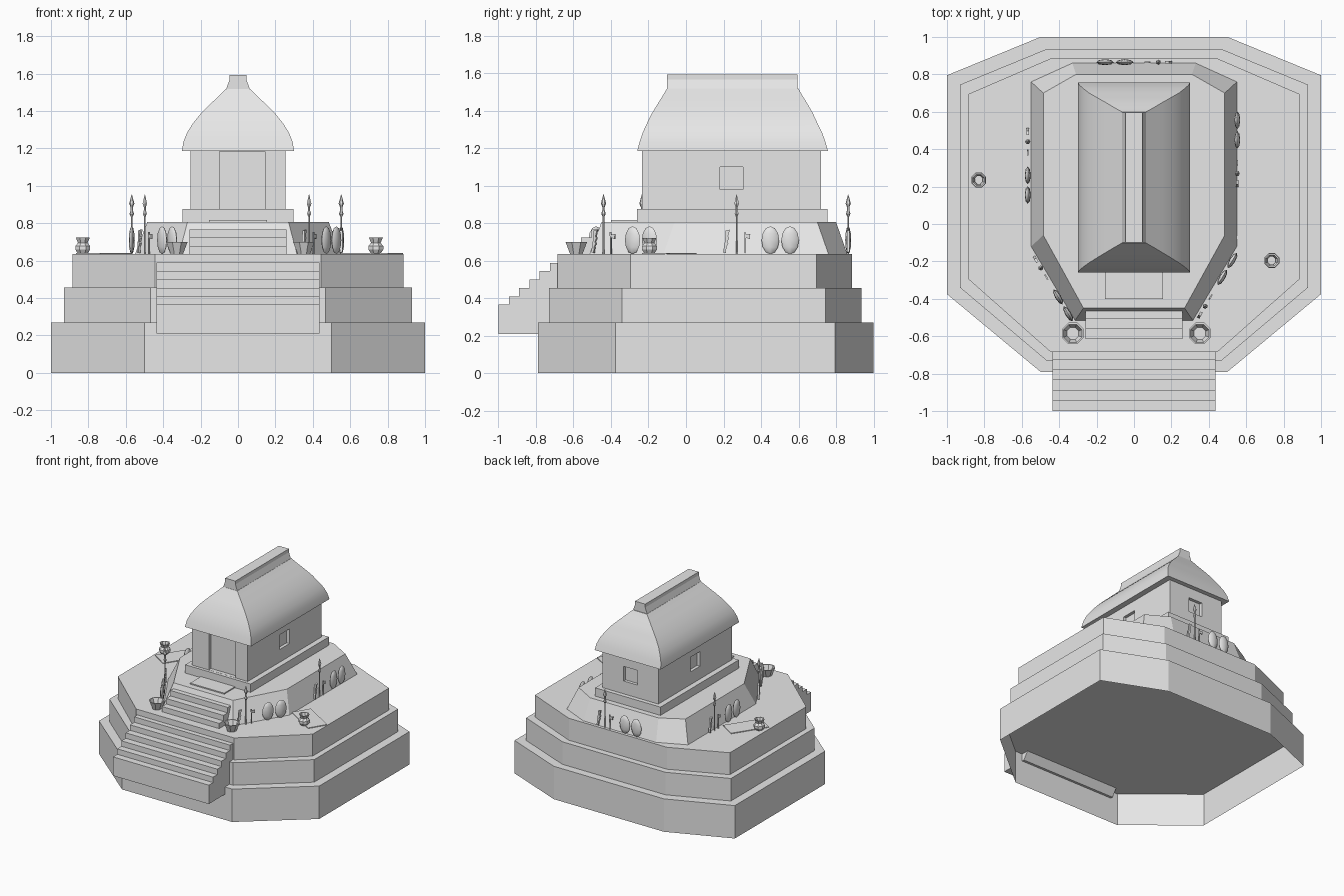
import bpy, bmesh, math
from mathutils import Matrix, Vector

cube = bpy.data.objects.get("Cube")
if cube:
    bpy.data.objects.remove(cube, do_unlink=True)

stone = bpy.data.materials.new("pale_grey")
stone.diffuse_color = (0.8, 0.8, 0.8, 1)
stone.use_nodes = True
stone.node_tree.nodes["Principled BSDF"].inputs["Base Color"].default_value = (0.8, 0.8, 0.8, 1)


def finish(name, bm, smooth=None):
    bmesh.ops.recalc_face_normals(bm, faces=bm.faces)
    mesh = bpy.data.meshes.new(name)
    bm.to_mesh(mesh)
    bm.free()
    mesh.materials.append(stone)
    ob = bpy.data.objects.new(name, mesh)
    bpy.context.collection.objects.link(ob)
    if smooth:
        bpy.ops.object.select_all(action='DESELECT')
        ob.select_set(True)
        bpy.context.view_layer.objects.active = ob
        bpy.ops.object.shade_smooth_by_angle(angle=math.radians(smooth))
    return ob


def loft(name, rings, bottom=True, top=True, smooth=None, at=Matrix()):
    """Skin a stack of closed rings."""
    bm = bmesh.new()
    rows = [[bm.verts.new(at @ Vector(p)) for p in ring] for ring in rings]
    for a, b in zip(rows, rows[1:]):
        for i in range(len(a)):
            j = (i + 1) % len(a)
            bm.faces.new((a[i], a[j], b[j], b[i]))
    if bottom:
        bm.faces.new(rows[0])
    if top:
        bm.faces.new(rows[-1])
    return finish(name, bm, smooth)


def rect(hw, y0, y1, z):
    return [(-hw, y0, z), (hw, y0, z), (hw, y1, z), (-hw, y1, z)]


def box(name, hw, y0, y1, z0, z1, at=Matrix()):
    return loft(name, [rect(hw, y0, y1, z0), rect(hw, y0, y1, z1)], at=at)


def octagon(z, front_x, front_y, side_x, side_y0, side_y1, back_x, back_y):
    half = [(front_x, front_y), (side_x, side_y0), (side_x, side_y1), (back_x, back_y)]
    return [(x, y, z) for x, y in half] + [(-x, y, z) for x, y in reversed(half)]


def lathe(name, profile, sides, smooth=None, at=Matrix()):
    rings = [[(r * math.cos(math.tau * (i + .5) / sides), r * math.sin(math.tau * (i + .5) / sides), z)
              for i in range(sides)] for r, z in profile]
    return loft(name, rings, smooth=smooth, at=at)


def plate(name, outline, thick, at=Matrix()):
    """Extrude an x-z outline along y."""
    return loft(name, [[(x, y, z) for x, z in outline] for y in (-thick / 2, thick / 2)], at=at)


# Terraces: open-bottomed shells
for name, z0, z1, shape in (
        ("lower_terrace", 0, .27, (.5, -.79, 1, -.375, .795, .5, 1)),
        ("middle_terrace", .27, .455, (.468, -.73, .93, -.34, .745, .468, .935)),
        ("upper_terrace", .455, .635, (.445, -.685, .885, -.295, .695, .445, .885))):
    loft(name, [octagon(z0, *shape), octagon(z1, *shape)], bottom=False)

# Sloped mound below the house
loft("mound", [octagon(.635, .315, -.515, .55, -.12, .76, .33, .86),
               octagon(.807, .27, -.45, .485, -.06, .7, .31, .8)], bottom=False)

# Stairs
RUN, RISE = .055, .0447


def stairs(name, hw, first, last, tail):
    outline = []
    for i in range(first, last):
        z = .365 + RISE * i
        outline += [(-1 + RUN * i, z), (-1 + RUN * (i + 1), z)]
    outline += tail
    loft(name, [[(x, y, z) for y, z in outline] for x in (-hw, hw)])


stairs("lower_stairs", .435, 0, 6, [(-.67, .35), (-.77, .21), (-1, .21)])
stairs("upper_stairs", .26, 6, 10, [(-.45, .8), (-.4, .8), (-.4, .5), (-.67, .5)])
box("doormat", .155, -.4, -.25, .8, .816)

# House with recessed doorway and windows
box("plinth", .297, -.26, .755, .8, .875)
house = box("house_walls", .253, -.235, .72, .87, 1.19)
cutters = [
    box("doorway_cutter", .122, -.3, -.205, .876, 1.184, Matrix.Translation((.022, 0, 0))),
    box("back_window_cutter", .062, .695, .8, .98, 1.1),
    box("left_window_cutter", .06, .18, .305, .98, 1.1, Matrix.Translation((.288, 0, 0))),
    box("right_window_cutter", .06, .18, .305, .98, 1.1, Matrix.Translation((-.288, 0, 0)))]
for cutter in cutters:
    mod = house.modifiers.new(cutter.name, 'BOOLEAN')
    mod.object = cutter
    mod.solver = 'EXACT'
    bpy.context.view_layer.objects.active = house
    bpy.ops.object.modifier_apply(modifier=mod.name)
    bpy.data.objects.remove(cutter, do_unlink=True)

# Curved thatch roof: half width, front end, back end, height
roof = [(.3, -.26, .757, 1.185), (.292, -.247, .743, 1.235), (.272, -.23, .725, 1.285),
        (.24, -.207, .7, 1.335), (.2, -.182, .677, 1.385), (.152, -.153, .65, 1.433),
        (.105, -.125, .622, 1.478), (.065, -.102, .6, 1.517)]
loft("roof", [rect(*r) for r in roof], smooth=35)
loft("ridge_cap", [rect(.064, -.1, .595, 1.515), rect(.046, -.1, .595, 1.565),
                   rect(.046, -.1, .595, 1.592)])

# Mats and pots
for x, y, turn, px, py in ((-.72, .25, 57, -.83, .235), (.712, -.09, -31.5, .737, -.195)):
    spot = Matrix.Translation((x, y, 0)) @ Matrix.Rotation(math.radians(turn), 4, 'Z')
    box("mat", .152, -.077, .077, .634, .641, spot)
    lathe("pot", [(.028, 0), (.043, .022), (.043, .04), (.028, .058), (.04, .085),
                  (.033, .085), (.022, .058), (.022, .03)], 8, 30,
          Matrix.Translation((px, py, .637)))

# Bowls beside the stairs
for x in (-.327, .352):
    lathe("bowl", [(.036, 0), (.062, .064), (.053, .064), (.034, .015)], 8,
          at=Matrix.Translation((x, -.585, .635)))

# Weapon racks leaning round the mound: spear position and heading
spear = [(.005, 0), (.005, .2), (.012, .215), (.006, .235), (.006, .25), (.014, .27), (.001, .318)]
club = [(-.012, .01), (.002, .005), (.006, .04), (.016, .055), (.01, .065), (.02, .085),
        (.014, .095), (.024, .13), (.002, .125), (-.002, .07)]
axe = [(-.003, 0), (.004, 0), (.004, .088), (.026, .08), (.028, .108), (.004, .104),
       (.003, .118), (-.004, .118)]
front_turn = math.degrees(math.atan2(.395, .235))
for x, y, turn in ((.38, -.44, front_turn), (.552, .27, 90), (.13, .865, 180),
                   (-.568, .44, 270), (-.498, -.235, -front_turn)):
    rack = Matrix.Translation((x, y, .635)) @ Matrix.Rotation(math.radians(turn), 4, 'Z')
    lathe("spear", spear, 6, at=rack)
    plate("toothed_club", club, .014, rack @ Matrix.Translation((-.06, 0, 0)))
    plate("axe", axe, .008, rack @ Matrix.Translation((.045, 0, 0)))
    for along in (.18, .285):
        bm = bmesh.new()
        size = Matrix.Diagonal((.047, .016, .074, 1))
        bmesh.ops.create_uvsphere(bm, u_segments=8, v_segments=6, radius=1,
                                  matrix=rack @ Matrix.Translation((along, 0, .074)) @ size)
        finish("shield", bm, 40)
